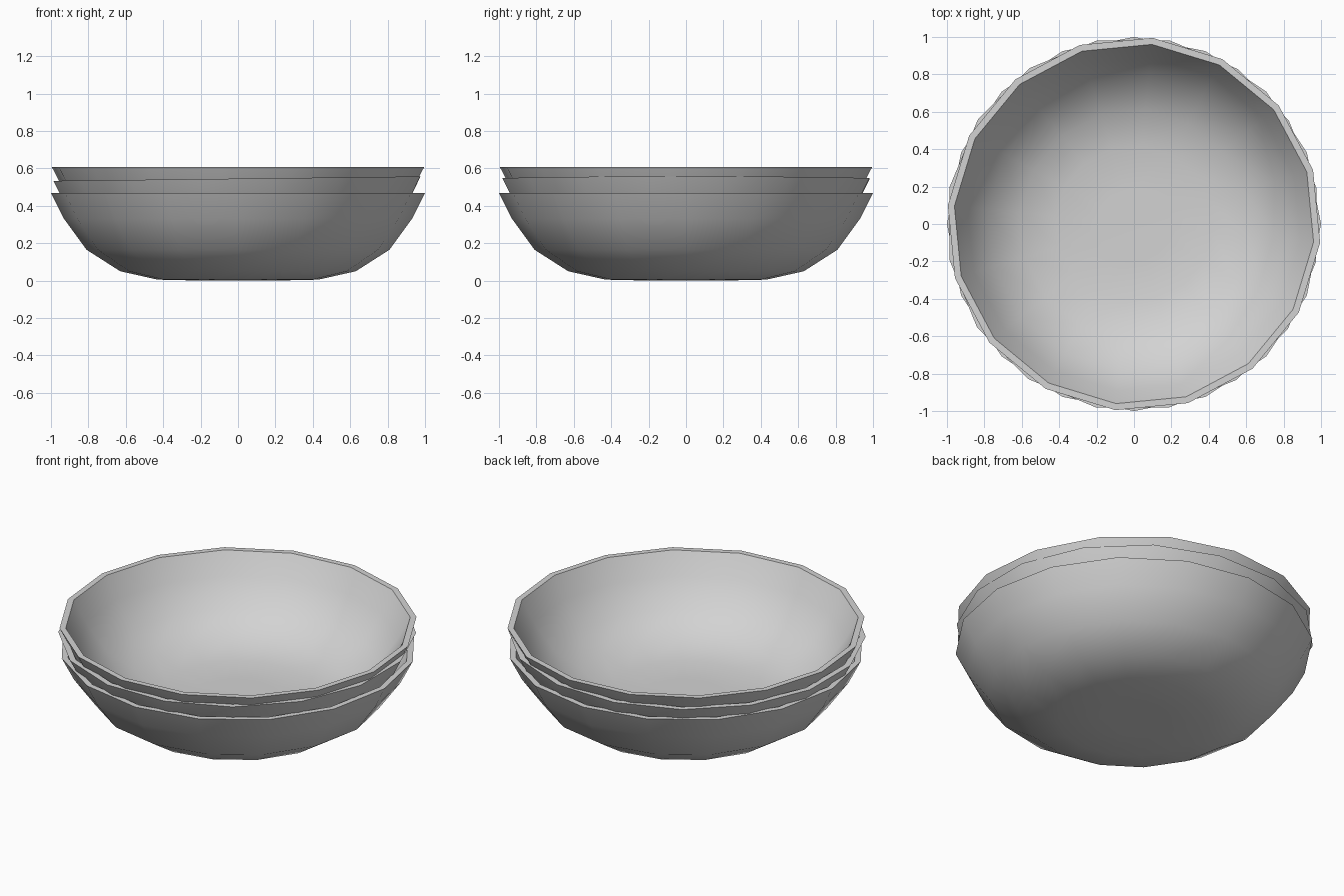
import bpy, bmesh, math
from mathutils import Matrix

cube = bpy.data.objects.get("Cube")
if cube:
    bpy.data.objects.remove(cube, do_unlink=True)

SIDES = 16

# Plain grey glaze
glaze = bpy.data.materials.new("light_grey")
glaze.use_nodes = True
GREY = (0.65, 0.65, 0.65, 1)
glaze.diffuse_color = GREY
glaze.node_tree.nodes["Principled BSDF"].inputs["Base Color"].default_value = GREY

# Wall section: outside from foot to rim, then inside back down (radius, height)
PROFILE = [(0.2, 0.0), (0.43, 0.005), (0.63, 0.05), (0.81, 0.165),
           (0.93, 0.33), (1.0, 0.468), (0.965, 0.468), (0.895, 0.34),
           (0.785, 0.19), (0.61, 0.083), (0.42, 0.04), (0.2, 0.035)]


def make_bowl(name, lift, turn, tilt):
    bm = bmesh.new()
    rings = []
    for r, z in PROFILE:
        rings.append([bm.verts.new((r * math.cos(a), r * math.sin(a), z))
                      for a in (math.tau * i / SIDES for i in range(SIDES))])
    for low, high in zip(rings, rings[1:]):
        for i in range(SIDES):
            j = (i + 1) % SIDES
            bm.faces.new((low[i], low[j], high[j], high[i]))
    # Close the underside and the inner floor
    bm.faces.new(rings[0][::-1])
    bm.faces.new(rings[-1])
    bmesh.ops.recalc_face_normals(bm, faces=bm.faces)
    mesh = bpy.data.meshes.new(name)
    bm.to_mesh(mesh)
    bm.free()
    mesh.materials.append(glaze)
    obj = bpy.data.objects.new(name, mesh)
    bpy.context.collection.objects.link(obj)
    obj.matrix_world = (Matrix.Translation((0, 0, lift))
                        @ Matrix.Rotation(tilt, 4, 'Y')
                        @ Matrix.Rotation(math.radians(turn), 4, 'Z'))
    # Smooth walls, crisp rim
    bpy.ops.object.select_all(action='DESELECT')
    obj.select_set(True)
    bpy.context.view_layer.objects.active = obj
    bpy.ops.object.shade_smooth_by_angle(angle=math.radians(38))


# Stack of three nested bowls, each turned a little
make_bowl("bottom_bowl", 0, 0, 0)
make_bowl("middle_bowl", 0.077, 11, -0.012)
make_bowl("top_bowl", 0.139, -5.7, 0)
